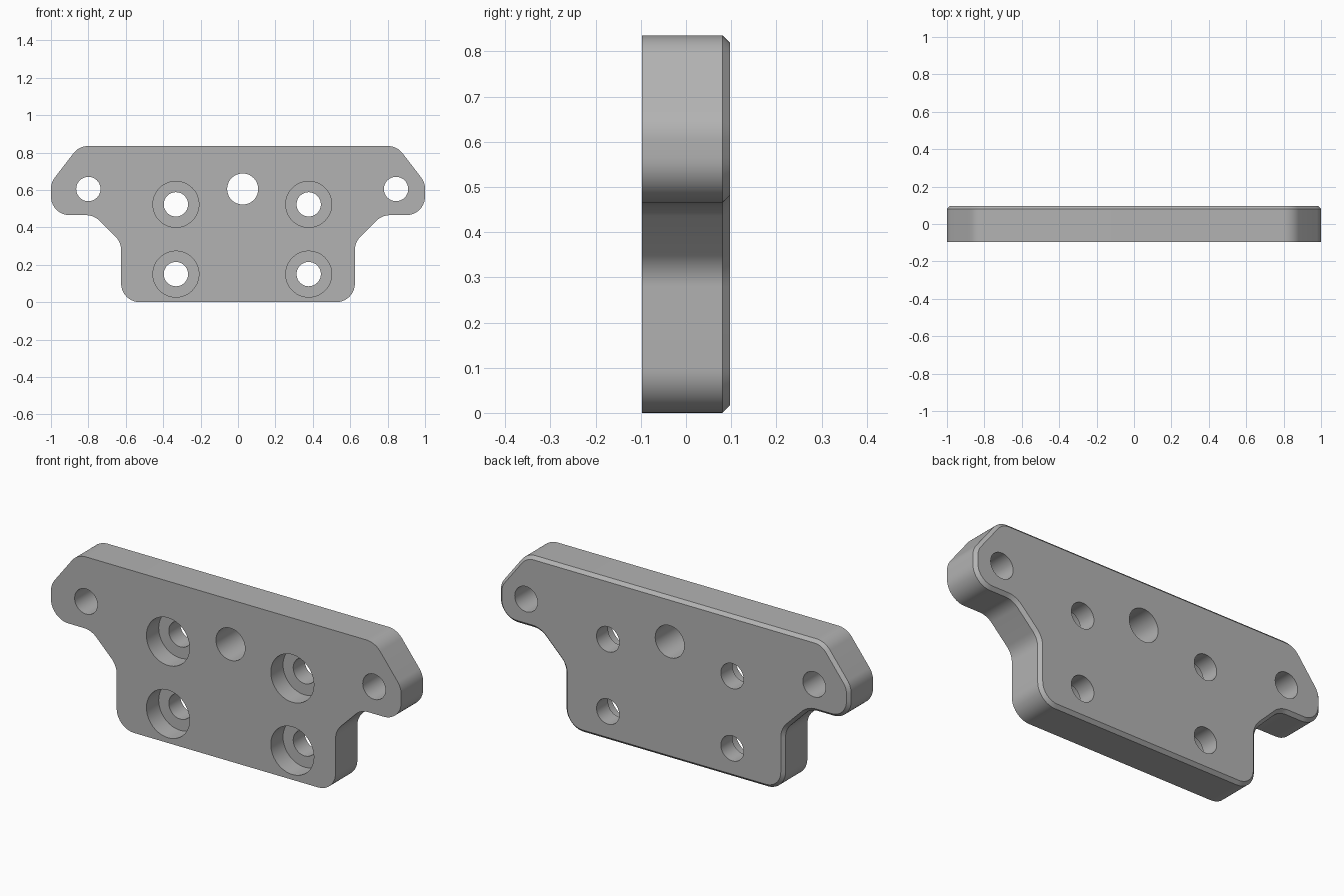
import bpy, bmesh, math
from mathutils import Vector

if "Cube" in bpy.data.objects:
    bpy.data.objects.remove(bpy.data.objects["Cube"], do_unlink=True)

FRONT, BACK = -0.097, 0.097
CHAMFER = 0.016
FILLET = 0.1
BORE_FLOOR = 0.003

grey = bpy.data.materials.new("plain_grey")
grey.use_nodes = True
colour = (0.45, 0.45, 0.45, 1)
grey.diffuse_color = colour
grey.node_tree.nodes["Principled BSDF"].inputs["Base Color"].default_value = colour


def add_object(name, bm):
    mesh = bpy.data.meshes.new(name)
    bm.to_mesh(mesh)
    bm.free()
    mesh.materials.append(grey)
    obj = bpy.data.objects.new(name, mesh)
    bpy.context.collection.objects.link(obj)
    return obj


def rounded(corners, radius, steps=10):
    """Replace every corner of a closed outline by a tangent arc."""
    points = []
    for i, corner in enumerate(corners):
        a = (corners[i - 1] - corner).normalized()
        b = (corners[(i + 1) % len(corners)] - corner).normalized()
        half = a.angle(b) / 2
        centre = corner + (a + b).normalized() * radius / math.sin(half)
        start = corner + a * radius / math.tan(half) - centre
        end = corner + b * radius / math.tan(half) - centre
        sweep = start.angle_signed(end)
        for k in range(steps + 1):
            t = -sweep * k / steps
            c, s = math.cos(t), math.sin(t)
            points.append(centre + Vector((start.x * c - start.y * s,
                                           start.x * s + start.y * c)))
    return points


# Plate: mirrored outline, extruded, chamfered round the back face
half = [(0.625, 0), (0.625, 0.32), (0.77, 0.465), (1, 0.465), (1, 0.64), (0.85, 0.835)]
corners = [Vector(p) for p in half] + [Vector((-x, z)) for x, z in reversed(half)]
bm = bmesh.new()
face = bm.faces.new([bm.verts.new((p.x, FRONT, p.y)) for p in rounded(corners, FILLET)])
ext = bmesh.ops.extrude_face_region(bm, geom=[face])
back = [g for g in ext["geom"] if isinstance(g, bmesh.types.BMVert)]
bmesh.ops.translate(bm, verts=back, vec=(0, BACK - FRONT, 0))
bmesh.ops.recalc_face_normals(bm, faces=bm.faces)
rim = [e for e in bm.edges if all(v.co.y > 0 for v in e.verts)]
bmesh.ops.bevel(bm, geom=rim, offset=CHAMFER, segments=1, affect='EDGES')
plate = add_object("mounting_plate", bm)


def drill(name, x, z, radius, y0=-0.2, y1=0.2):
    """Subtract a round hole running from y0 to y1."""
    bm = bmesh.new()
    bmesh.ops.create_cone(bm, cap_ends=True, segments=48, radius1=radius,
                          radius2=radius, depth=y1 - y0)
    for v in bm.verts:
        v.co = (v.co.x + x, v.co.z + (y0 + y1) / 2, z - v.co.y)
    bmesh.ops.recalc_face_normals(bm, faces=bm.faces)
    cutter = add_object(name, bm)
    mod = plate.modifiers.new(name, 'BOOLEAN')
    mod.operation = 'DIFFERENCE'
    mod.solver = 'EXACT'
    mod.object = cutter
    bpy.context.view_layer.objects.active = plate
    bpy.ops.object.modifier_apply(modifier=name)
    bpy.data.objects.remove(cutter, do_unlink=True)


# Ear holes and centre hole
for x, radius in ((-0.8, 0.065), (0.845, 0.065), (0.025, 0.083)):
    drill("through_hole", x, 0.605, radius)

# Four counterbored screw holes
for x in (-0.332, 0.378):
    for z in (0.15, 0.523):
        drill("counterbore", x, z, 0.123, y1=BORE_FLOOR)
        drill("screw_hole", x, z, 0.065)

bpy.ops.object.select_all(action='DESELECT')
plate.select_set(True)
bpy.context.view_layer.objects.active = plate
bpy.ops.object.shade_smooth_by_angle(angle=math.radians(30))
